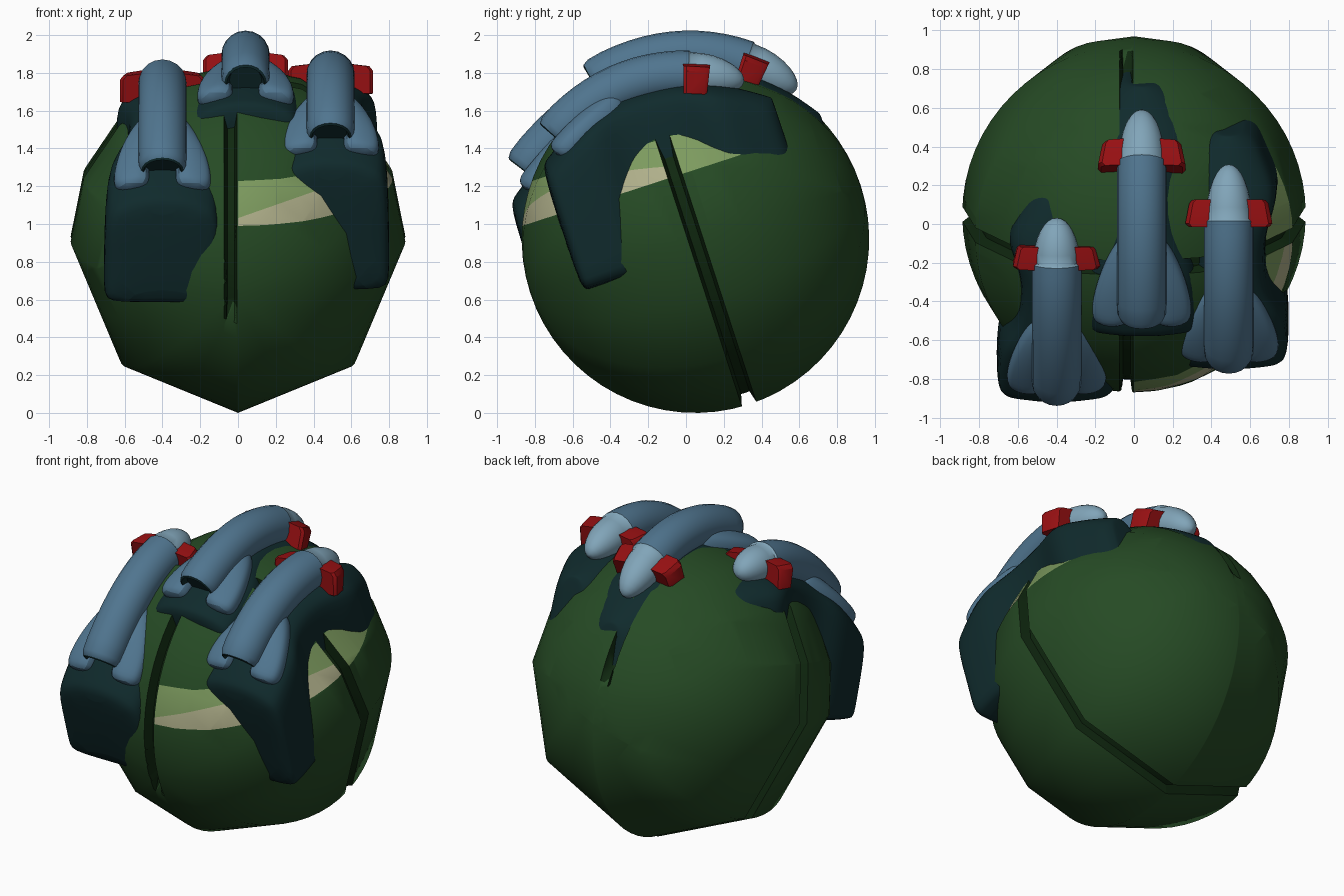
import bpy, bmesh, math
from mathutils import Vector

cube = bpy.data.objects.get("Cube")
if cube:
    bpy.data.objects.remove(cube)

TILT = math.radians(18)


def material(name, rgb):
    m = bpy.data.materials.new(name)
    m.use_nodes = True
    m.diffuse_color = (*rgb, 1)
    m.node_tree.nodes["Principled BSDF"].inputs["Base Color"].default_value = (*rgb, 1)
    return m


GREEN = material("dark green", (.019, .069, .018))
GROOVE = material("groove green", (.005, .021, .005))
BEIGE = material("beige", (.43, .43, .254))
LIGHT = material("light green", (.205, .328, .114))
TEAL = material("deep teal", (.005, .023, .025))
BLUE = material("steel blue", (.08, .178, .275))
PALE = material("pale blue", (.22, .376, .485))
RED = material("red", (.305, .005, .006))


def finish(bm, name, mats, angle=50, subsurf=0):
    """Turn a bmesh into a shaded object in the tilted frame of the ball."""
    bmesh.ops.recalc_face_normals(bm, faces=bm.faces)
    me = bpy.data.meshes.new(name)
    bm.to_mesh(me)
    bm.free()
    for m in mats:
        me.materials.append(m)
    ob = bpy.data.objects.new(name, me)
    bpy.context.collection.objects.link(ob)
    ob.location = (0, .05, .92)
    ob.rotation_euler.x = TILT
    bpy.ops.object.select_all(action='DESELECT')
    ob.select_set(True)
    bpy.context.view_layer.objects.active = ob
    bpy.ops.object.shade_smooth_by_angle(angle=math.radians(angle))
    if subsurf:
        s = ob.modifiers.new("Round", 'SUBSURF')
        s.levels = s.render_levels = subsurf
    return ob


def loft(rings, rule=None):
    """Skin closed rings of points; rule(i) gives the material of span i."""
    bm = bmesh.new()
    loops = [[bm.verts.new(p) for p in r] for r in rings]
    n = len(loops[0])
    for i, (a, b) in enumerate(zip(loops, loops[1:])):
        for k in range(n):
            j = (k + 1) % n
            f = bm.faces.new((a[k], a[j], b[j], b[k]))
            f.material_index = rule(i) if rule else 0
    for i, loop in ((0, loops[0]), (len(loops) - 2, loops[-1])):
        f = bm.faces.new(loop)
        f.material_index = rule(i) if rule else 0
    return bm


# Ball: round above, eight-sided below, with a ring groove and a front groove
def make_ball():
    bm = bmesh.new()
    bmesh.ops.create_uvsphere(bm, u_segments=16, v_segments=32, radius=.92)
    step = math.pi / 8
    for v in bm.verts:
        x, y, z = v.co
        v.co = (x, -z, y)
        if v.co.z < -.001 and round(math.atan2(v.co.z, v.co.x) / step) % 2:
            v.co.x *= math.cos(step)
            v.co.z *= math.cos(step)
        v.co.x *= .965

    slant = Vector((-.35, .31, .95))
    X, Y, Z = Vector((1, 0, 0)), Vector((0, 1, 0)), Vector((0, 0, 1))
    cuts = [(Y, d) for d in (-.04, -.025, .025, .04, .4)]
    cuts += [(X, d) for d in (-.075, -.06, -.02, -.005)]
    cuts += [(Z, .35), (Z, .56), (slant, .11 / slant.length_squared)]
    for n, d in cuts:
        bmesh.ops.bisect_plane(bm, geom=bm.verts[:] + bm.edges[:] + bm.faces[:],
                               plane_co=n * d, plane_no=n, dist=1e-5)

    def in_span(c):
        height = .31 * c.y + .95 * c.z
        return height > (-.4 if c.y < 0 else .38)

    for f in bm.faces:
        c = f.calc_center_median()
        if abs(c.y) < .04 or (-.075 < c.x < -.005 and in_span(c)):
            f.material_index = 1
        elif c.x > 0 and .35 < c.z < .56 and c.y < .4:
            f.material_index = 2 if c.y < 0 and c.dot(slant) < .11 else 3
    for v in bm.verts:
        c = v.co
        if abs(c.y) < .026 or (-.061 < c.x < -.019 and in_span(c)):
            v.co = c * .93
    finish(bm, "ball", [GREEN, GROOVE, BEIGE, LIGHT])


class Spine:
    """Arched centre line of a rocket, from nose (t=0) to tail (t=1)."""

    def __init__(self, x, nose, bend, tail):
        self.x = x
        self.p = [Vector((0, *q)) for q in (nose, bend, tail)]

    def at(self, t):
        a, b, c = self.p
        return a * (1 - t) ** 2 + b * 2 * t * (1 - t) + c * t * t + Vector((self.x, 0, 0))

    def point(self, t, side, up):
        a, b, c = self.p
        d = ((b - a) * (1 - t) + (c - b) * t).normalized()
        return self.at(t) + Vector((side, 0, 0)) + Vector((0, d.z, -d.y)) * up


def make_base(s, label):
    widths = [(-.11, .08), (-.08, .15), (.03, .2), (.14, .26), (.25, .25), (.38, .19),
              (.58, .19), (.7, .23), (.8, .3), (.95, .31), (1.08, .31), (1.12, .28)]
    rings = []
    for t, w in widths:
        c = s.at(t)
        half = [(w, -.08), (w, -.05), (w, c.z - .18), (.85 * w, c.z - .1), (.35 * w, c.z - .04)]
        pts = half + [(-x, z) for x, z in reversed(half)]
        rings.append([(c.x + x, c.y, z) for x, z in pts])
    # doubled ends keep the end walls upright
    rings.insert(1, [tuple(Vector(p).lerp(Vector(q), .15)) for p, q in zip(rings[0], rings[1])])
    finish(loft(rings), label + "_base", [TEAL], subsurf=2)


def make_rocket(s, label):
    # Hull, from the recessed nozzle to the nose tip
    hull = [(.97, .085), (1.0, .1), (.995, .112), (.97, .125)]
    hull += [(.97 - .72 * i / 12, .128) for i in range(1, 13)]
    hull += [(.24, .118)]
    hull += [(.24 * (1 - math.sin(i * math.pi / 16)), .118 * math.cos(i * math.pi / 16) + .001)
             for i in range(1, 9)]
    rings = []
    for t, r in hull:
        rings.append([s.point(t, r * math.cos(k * math.pi / 10), r * math.sin(k * math.pi / 10))
                      for k in range(20)])
    bm = loft(rings, lambda i: 1 if i < 2 else 0 if i < 15 else 2)
    finish(bm, label + "_hull", [BLUE, TEAL, PALE], angle=40)

    for side, word in ((-1, "right"), (1, "left")):
        # Tail fin
        rings = []
        for t, w in [(.62, .11), (.65, .14), (.74, .19), (.87, .24), (.99, .265), (1.06, .25)]:
            rings.append([s.point(t, side * x, u) for x, u in
                          ((.06, .03), (w - .03, -.015), (w, -.05), (w, -.15), (.06, -.15))])
        finish(loft(rings), f"{label}_{word}_fin", [BLUE], subsurf=2)

        # Thruster pod beside the nose
        rings = []
        for t, w in [(.155, .19), (.17, .205), (.26, .225), (.275, .21)]:
            rings.append([s.point(t, side * x, u) for x, u in
                          ((.08, .06), (w - .02, .045), (w, .02), (w, -.1), (.08, -.1))])
        finish(loft(rings), f"{label}_{word}_pod", [RED], angle=35)


make_ball()
for label, spine in (
        ("middle_rocket", Spine(.04, (.75, .585), (.354, 1.09), (-.26, .95))),
        ("left_rocket", Spine(.49, (.5, .71), (-.034, 1.05), (-.54, .74))),
        ("right_rocket", Spine(-.4, (.24, .8), (-.2, 1.0), (-.75, .62)))):
    make_base(spine, label)
    make_rocket(spine, label)
